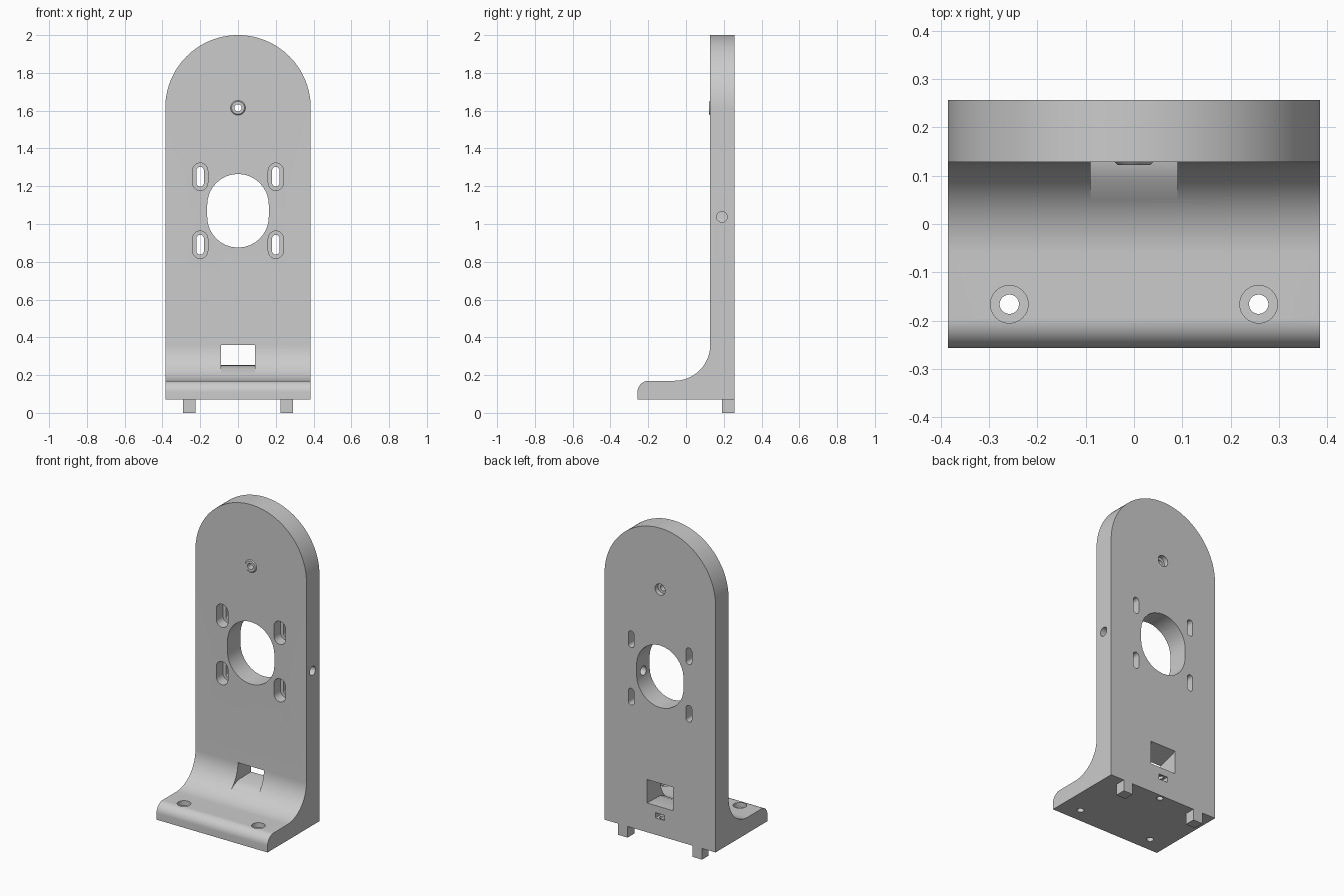
import bpy, bmesh
from math import sin, cos, pi, radians
from mathutils import Vector

if "Cube" in bpy.data.objects:
    bpy.data.objects.remove(bpy.data.objects["Cube"])

grey = bpy.data.materials.new("matte grey")
grey.use_nodes = True
grey.diffuse_color = (0.6, 0.6, 0.6, 1)
grey.node_tree.nodes["Principled BSDF"].inputs["Base Color"].default_value = (0.6, 0.6, 0.6, 1)

AXES = {"x": lambda a, b, t: (t, a, b), "y": lambda a, b, t: (a, t, b), "z": lambda a, b, t: (a, b, t)}


def prism(name, outline, axis, start, end, taper=1.0):
    """Extrude a 2D outline along an axis, optionally scaling the end."""
    place = AXES[axis]
    mid = sum((Vector(p) for p in outline), Vector((0, 0))) / len(outline)
    far = [mid + (Vector(p) - mid) * taper for p in outline]
    bm = bmesh.new()
    low = [bm.verts.new(place(a, b, start)) for a, b in outline]
    high = [bm.verts.new(place(a, b, end)) for a, b in far]
    bm.faces.new(low)
    bm.faces.new(high)
    n = len(low)
    for i in range(n):
        j = (i + 1) % n
        bm.faces.new((low[i], low[j], high[j], high[i]))
    bmesh.ops.recalc_face_normals(bm, faces=bm.faces[:])
    mesh = bpy.data.meshes.new(name)
    bm.to_mesh(mesh)
    bm.free()
    mesh.materials.append(grey)
    obj = bpy.data.objects.new(name, mesh)
    bpy.context.collection.objects.link(obj)
    return obj


def arc(a, b, r, first, last, steps=16):
    angles = [radians(first + (last - first) * i / steps) for i in range(steps + 1)]
    return [(a + r * cos(t), b + r * sin(t)) for t in angles]


def circle(a, b, r, steps=32):
    return arc(a, b, r, 0, 360, steps)[:-1]


def slot(a, b, r, travel):
    return arc(a, b + travel / 2, r, 0, 180) + arc(a, b - travel / 2, r, 180, 360)


def rect(a0, a1, b0, b1):
    return [(a0, b0), (a1, b0), (a1, b1), (a0, b1)]


def combine(target, tool, operation):
    """Apply a boolean and discard the tool."""
    tool.hide_render = True
    mod = target.modifiers.new("shape", "BOOLEAN")
    mod.operation, mod.object, mod.solver = operation, tool, "EXACT"
    bpy.context.view_layer.objects.active = target
    bpy.ops.object.modifier_apply(modifier=mod.name)
    bpy.data.objects.remove(tool)


HALF, BACK, FACE, BASE = 0.385, 0.257, 0.128, 0.07
PIN_Z, HOLE_Z = 1.615, 1.07

# L-shaped side profile with filleted corner and rounded toe
side = [(BACK, BASE), (BACK, 2.1), (FACE, 2.1)]
side += arc(-0.062, 0.36, 0.19, 0, -90, 24)
side += arc(-BACK + 0.06, 0.11, 0.06, 90, 180, 12) + [(-BACK, BASE)]
bracket = prism("bracket", side, "x", -0.5, 0.5)

# Arched front outline
arch = [(-HALF, -0.1), (HALF, -0.1)] + arc(0, PIN_Z, HALF, 0, 180, 64)
combine(bracket, prism("arch", arch, "y", -0.5, 0.5), "INTERSECT")

# Raised ring around the upper pin hole
combine(bracket, prism("pin_ring", circle(0, PIN_Z, 0.045), "y", FACE + 0.006, FACE - 0.006, 0.75), "UNION")


def cut(outline, axis, start, end):
    combine(bracket, prism("cutter", outline, axis, start, end), "DIFFERENCE")


# Pin hole, counterbored at the back
cut(circle(0, PIN_Z, 0.019), "y", 0, 0.4)
cut(circle(0, PIN_Z, 0.035), "y", BACK - 0.03, 0.4)

# Large central opening and the set screw hole entering it from one side
cut(slot(0, HOLE_Z, 0.163, 0.064), "y", 0, 0.4)
cut(circle(0.19, 1.038, 0.028), "x", 0.1, 0.5)

# Four adjustment slots with recessed fronts
for x in (-0.2, 0.2):
    for z in (0.89, 1.25):
        cut(slot(x, z, 0.02, 0.065), "y", 0, 0.4)
        cut(slot(x, z, 0.04, 0.065), "y", 0, FACE + 0.065)

# Sloping cable passage
passage = [(0.05, 0.206), (0.09, 0.235), (0.13, 0.25), (0.3, 0.254), (0.3, 0.405), (BACK, 0.4), (0.1, 0.35), (0.0, 0.35)]
cut(passage, "x", -0.09, 0.09)

# Nut pocket at the back with its screw hole from below
cut(rect(-0.032, 0.032, 0.175, 0.208), "y", 0.195, 0.4)
cut(circle(0, 0.228, 0.019), "z", 0, 0.225)

# Counterbored mounting holes in the base
for x in (-0.258, 0.258):
    cut(circle(x, -0.166, 0.02), "z", 0, 0.4)
    cut(circle(x, -0.166, 0.039), "z", 0.14, 0.4)

# Locating pegs under the rear edge
for name, x in (("left_peg", 0.258), ("right_peg", -0.258)):
    prism(name, rect(x - 0.033, x + 0.033, 0.191, BACK), "z", 0, BASE)

# Smooth curves, sharp edges
bpy.ops.object.select_all(action="DESELECT")
bracket.select_set(True)
bpy.context.view_layer.objects.active = bracket
bpy.ops.object.shade_smooth_by_angle(angle=radians(30))
